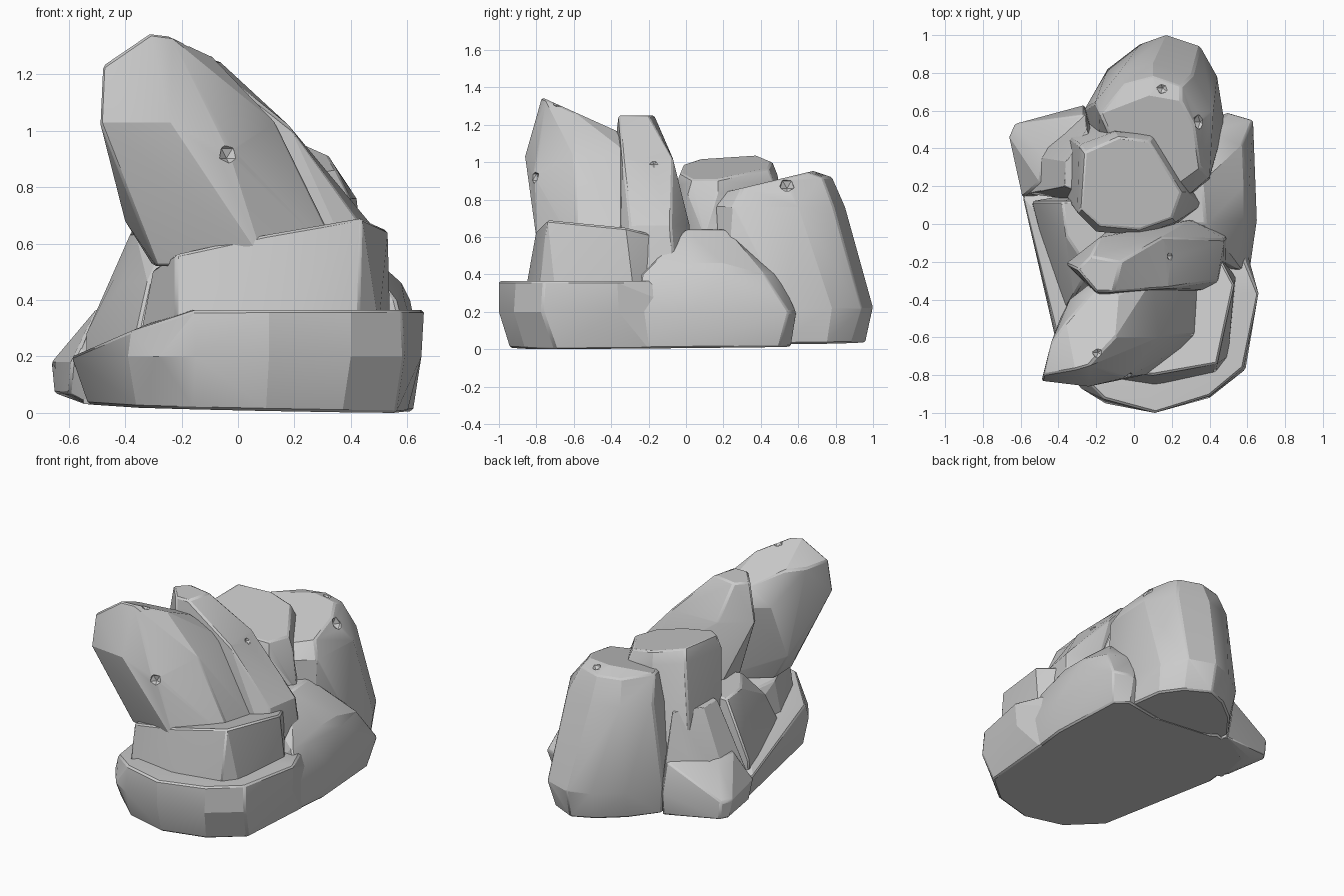
import bpy
import bmesh
from math import radians
from mathutils import Vector

default_cube = bpy.data.objects.get("Cube")
if default_cube:
    bpy.data.objects.remove(default_cube, do_unlink=True)

# One grey stone colour for the whole formation
stone = bpy.data.materials.new("grey_stone")
stone.use_nodes = True
grey = (.6, .6, .6, 1)
stone.diffuse_color = grey
stone.node_tree.nodes["Principled BSDF"].inputs["Base Color"].default_value = grey


def link_mesh(name, bm):
    """Turn a bmesh into a linked object with the stone material."""
    mesh = bpy.data.meshes.new(name)
    bm.to_mesh(mesh)
    bm.free()
    mesh.materials.append(stone)
    obj = bpy.data.objects.new(name, mesh)
    bpy.context.collection.objects.link(obj)
    return obj


def section(outline, height, slope_x=0, slope_y=0):
    """Lift a flat outline to a level or sloping plane."""
    return [Vector((x, y, height + slope_x * x + slope_y * y)) for x, y in outline]


def ground(outline, height=.018):
    """Footprint on the gently tilted underside shared by the rocks."""
    return section(outline, height, -.02, .01)


def rock(name, *sections, worn_edge=.01):
    """Wrap a stack of cross-sections in a faceted boulder with worn edges."""
    bm = bmesh.new()
    for points in sections:
        for point in points:
            bm.verts.new(point)
    hull = bmesh.ops.convex_hull(bm, input=bm.verts)
    loose = set(hull["geom_interior"]) | set(hull["geom_unused"])
    loose_verts = [item for item in loose if isinstance(item, bmesh.types.BMVert)]
    bmesh.ops.delete(bm, geom=loose_verts, context="VERTS")
    bmesh.ops.dissolve_limit(bm, angle_limit=radians(3), verts=bm.verts, edges=bm.edges)
    bmesh.ops.recalc_face_normals(bm, faces=bm.faces)
    obj = link_mesh(name, bm)

    bevel = obj.modifiers.new("worn_edges", "BEVEL")
    bevel.width = worn_edge
    bevel.segments = 1
    bevel.limit_method = "ANGLE"
    bevel.angle_limit = radians(35)

    bpy.ops.object.select_all(action="DESELECT")
    obj.select_set(True)
    bpy.context.view_layer.objects.active = obj
    bpy.ops.object.shade_smooth_by_angle(angle=radians(20))
    return obj


def chip(target, location, size):
    """Knock a small faceted notch out of a boulder."""
    bm = bmesh.new()
    bmesh.ops.create_icosphere(bm, subdivisions=1, radius=size)
    cutter = link_mesh(target.name + "_chip_cutter", bm)
    cutter.location = location
    cutter.hide_render = True
    cutter.hide_set(True)
    notch = target.modifiers.new("chip", "BOOLEAN")
    notch.operation = "DIFFERENCE"
    notch.solver = "EXACT"
    notch.object = cutter


# Broad curved slab along the front
rock(
    "base_ledge",
    ground([(.6, -.2), (.56, -.7), (.37, -.86), (.1, -.94), (-.16, -.88),
            (-.36, -.7), (-.53, .1), (-.5, .44), (-.2, .56), (.42, .5)]),
    section([(.65, -.36), (.59, -.77), (.4, -.92), (.11, -1), (-.15, -.95),
             (-.28, -.87), (-.39, -.72), (-.59, .14)], .2),
    section([(.66, -.37), (.58, -.76), (.4, -.91), (.11, -1), (-.15, -.93),
             (.59, -.2), (-.2, -.3)], .365),
    section([(-.38, -.7)], .29),
)

# Narrower step resting on the slab
rock(
    "upper_ledge",
    section([(.54, -.28), (.5, -.7), (.43, -.79), (.11, -.86), (-.22, -.81),
             (-.34, -.5), (-.3, -.1), (.4, -.1)], .3),
    section([(.53, -.32), (.44, -.74), (.1, -.8), (-.22, -.76), (-.3, -.5),
             (-.2, -.1), (.45, -.17)], .5, .2, -.14),
)

# Tall boulder leaning out to the front corner
front_rock = rock(
    "front_leaning_rock",
    section([(.38, -.58), (.1, -.79), (-.29, -.68), (-.3, -.5), (0, -.25),
             (.38, -.32)], .52),
    section([(-.4, -.6), (-.39, -.5)], .68),
    section([(-.03, -.81)], .92),
    section([(-.49, -.83), (-.24, -.86), (.13, -.6), (.1, -.28),
             (-.2, -.29), (-.34, -.4)], 1.03),
    section([(-.31, -.77), (-.24, -.75), (-.1, -.6), (-.08, -.37),
             (-.22, -.36), (-.36, -.52)], 1, 0, -.45),
    section([(-.48, -.8), (-.44, -.63)], 1.23),
)
chip(front_rock, (-.03, -.82, .92), .04)
chip(front_rock, (-.19, -.68, 1.32), .035)

# Slimmer boulder leaning behind it
second_rock = rock(
    "second_leaning_rock",
    section([(.5, -.06), (.47, -.35), (-.1, -.35), (-.12, -.02), (.35, .04)], .4),
    section([(.48, -.08), (.44, -.3), (.3, .02), (-.14, -.04), (-.2, -.3)], .66),
    section([(.15, -.07), (.18, -.34), (-.18, -.07), (-.36, -.21),
             (-.18, -.39)], 1.02),
    section([(-.3, -.24), (-.23, -.17), (-.07, -.2), (-.11, -.36),
             (-.2, -.36)], 1.25),
)
chip(second_rock, (.2, -.17, 1), .03)

# Central column
rock(
    "middle_column",
    ground([(-.4, .2), (-.4, .5), (-.2, .58), (.3, .3), (-.1, 0)]),
    section([(-.31, .18), (-.32, .4), (-.1, .5), (.36, .1), (.2, -.02),
             (-.06, -.02)], .6),
    section([(-.3, .06), (-.2, -.04), (.03, -.06), (.22, .01), (.28, .17),
             (.1, .47), (-.1, .49), (-.29, .42)], .87, -.2, .08),
    section([(-.28, .08), (-.18, -.01), (.03, -.03), (.2, .03), (.25, .17),
             (.08, .44), (-.08, .46), (-.26, .38)], .95, -.22, .08),
)

# Shoulder where the column widens toward the ground
rock(
    "column_shoulder",
    ground([(-.55, .2), (-.5, .45), (-.25, .6), (-.1, .1)]),
    section([(-.56, .16), (-.55, .36), (-.26, .62)], .22),
    section([(-.48, .18), (-.47, .33), (-.25, .57)], .4),
    section([(-.37, .2), (-.36, .33), (-.25, .5), (-.1, .1)], .66),
)

# Low pointed foot at the outer corner
rock(
    "corner_foot",
    ground([(-.53, .2), (-.55, .48), (-.25, .6), (-.2, .2)]),
    section([(-.65, .48), (-.62, .53), (-.6, .2)], .07),
    section([(-.66, .46), (-.63, .53), (-.26, .63), (-.59, .14)], .18),
    section([(-.5, .22), (-.48, .36), (-.26, .58), (-.2, .2)], .37),
)

# Big rounded boulder at the back
back_rock = rock(
    "back_rock",
    ground([(-.25, .61), (-.12, .78), (.03, .9), (.17, .96), (.33, .88),
            (.43, .75), (.47, .5), (.4, .2), (-.2, .2)], .03),
    section([(-.26, .61), (-.14, .82), (.03, .95), (.17, 1), (.35, .94),
             (.44, .78), (.48, .53)], .22),
    section([(.4, .25), (.42, .6), (.31, .79), (.1, .85), (-.08, .8),
             (-.21, .64), (.3, .16)], .76),
    section([(-.18, .58), (.25, .65), (.32, .52), (.35, .3), (.2, .19),
             (-.1, .4), (.08, .68)], .79, 0, .24),
    section([(-.05, .74), (.1, .78), (.25, .73)], .92),
)
chip(back_rock, (.35, .54, .88), .045)
chip(back_rock, (.15, .72, .95), .035)

# Low rounded boulder on the side
rock(
    "low_side_rock",
    ground([(.59, -.26), (.62, 0), (.59, .5), (.5, .56), (.2, .5), (.2, -.26)]),
    section([(.61, -.26), (.65, .02), (.63, .55), (.5, .59)], .2),
    section([(.56, -.24), (.59, -.1), (.61, .2), (.57, .42), (.4, .5)], .4),
    section([(.58, .02), (.58, .2)], .46),
    section([(.38, 0), (.36, .22), (.1, .2), (.1, 0)], .64),
)

# Wedge of broken stone filling the other side
rock(
    "broken_side_wedge",
    section([(-.54, .1), (-.38, -.5), (-.1, -.5), (-.1, .2)], .1),
    section([(-.54, .12), (-.36, -.45)], .28),
    section([(-.44, .1), (-.41, -.12), (-.32, -.38)], .46),
    section([(-.38, .12), (-.36, -.06), (-.24, -.24), (-.1, -.2), (-.12, .12)], .64),
)
